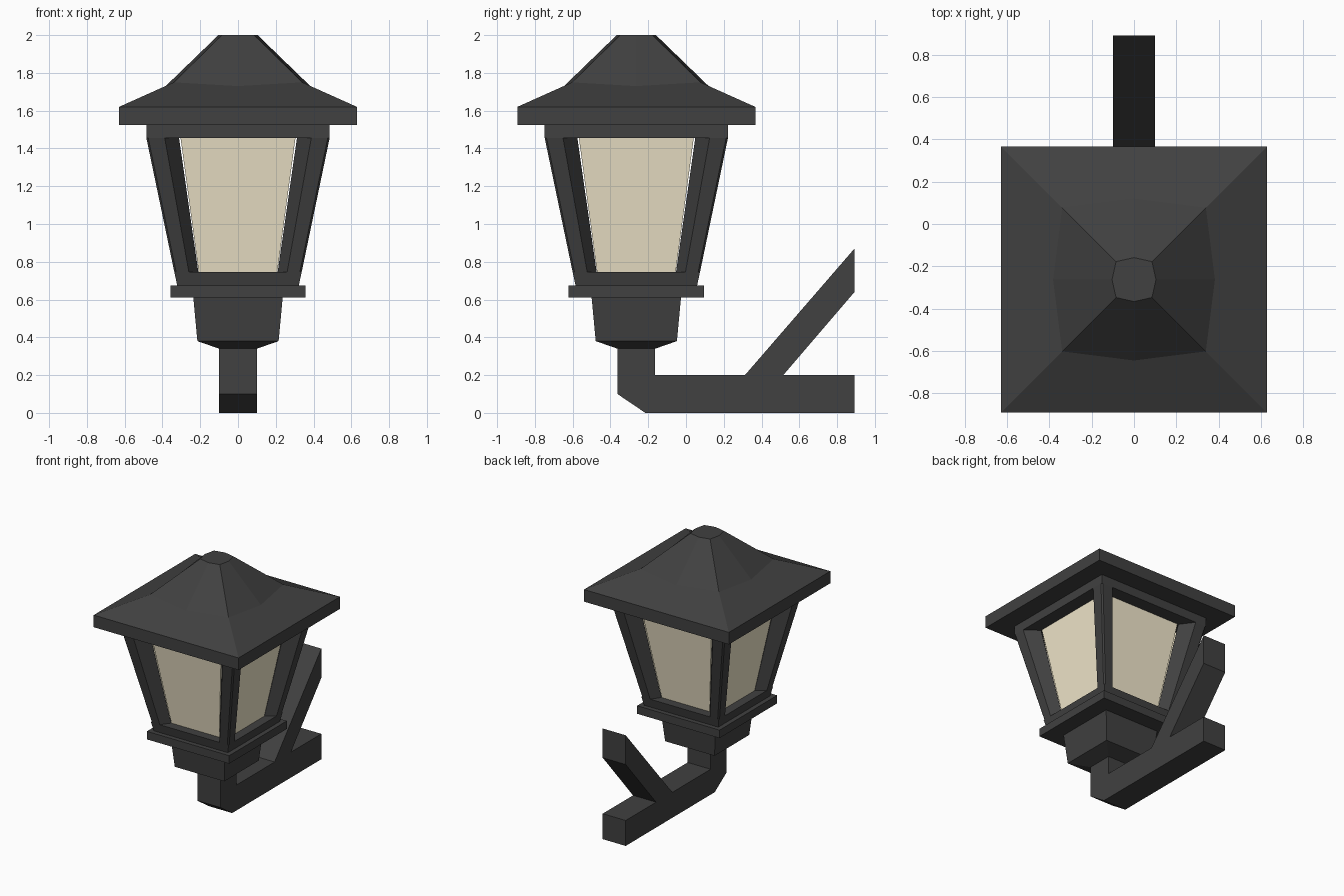
import bpy, bmesh

if "Cube" in bpy.data.objects:
    bpy.data.objects.remove(bpy.data.objects["Cube"])

CY = -0.263  # lantern axis in y


def material(name, rgb):
    m = bpy.data.materials.new(name)
    m.diffuse_color = (*rgb, 1)
    m.use_nodes = True
    m.node_tree.nodes["Principled BSDF"].inputs["Base Color"].default_value = m.diffuse_color
    return m


METAL = material("dark_metal", (0.052, 0.052, 0.052))
GLASS = material("cream_glass", (0.90, 0.82, 0.61))


def loft(name, rings, mat=METAL):
    """Skin a list of equal-length rings of 3D points, capping both ends."""
    bm = bmesh.new()
    vs = [[bm.verts.new(p) for p in ring] for ring in rings]
    n = len(vs[0])
    for a, b in zip(vs, vs[1:]):
        for i in range(n):
            j = (i + 1) % n
            bm.faces.new((a[i], a[j], b[j], b[i]))
    bm.faces.new(vs[0][::-1])
    bm.faces.new(vs[-1])
    bmesh.ops.recalc_face_normals(bm, faces=bm.faces[:])
    me = bpy.data.meshes.new(name)
    bm.to_mesh(me)
    bm.free()
    me.materials.append(mat)
    ob = bpy.data.objects.new(name, me)
    bpy.context.collection.objects.link(ob)
    return ob


def square(h, z):
    return [(x * h, CY + y * h, z) for x, y in ((-1, -1), (1, -1), (1, 1), (-1, 1))]


def octo(corner, mid, z_corner, z_mid):
    """Square ring with its side midpoints moved out to 'mid'."""
    c, m = corner, mid
    pts = [(-c, -c), (0, -m), (c, -c), (m, 0), (c, c), (0, m), (-c, c), (-m, 0)]
    return [(x, CY + y, z_mid if i % 2 else z_corner) for i, (x, y) in enumerate(pts)]


def side_profile(name, pts, half=0.1):
    return loft(name, [[(x, y, z) for y, z in pts] for x in (-half, half)])


# Roof: square eave slab, shallow skirt, steep crown with octagonal tip
loft("roof", [octo(0.63, 0.63, 1.525, 1.525), octo(0.63, 0.63, 1.62, 1.62),
              octo(0.34, 0.383, 1.75, 1.73), octo(0.085, 0.104, 2.0, 2.0)])

# Lantern frame: top and bottom rails
loft("top_rail", [square(0.485, 1.455), square(0.485, 1.525)])
loft("bottom_rail", [square(0.322, 0.675), square(0.337, 0.745)])


# Tapered corner posts with bevelled inner sides
def post_ring(sx, sy, outer, edge, inner, depth, z):
    c = outer - 0.01
    pts = [(outer, c), (c, outer), (edge, outer), (inner, depth),
           (depth, inner), (outer, edge)]
    return [(sx * x, CY + sy * y, z) for x, y in pts]


for sx in (-1, 1):
    for sy in (-1, 1):
        side = ("front" if sy < 0 else "back") + ("_left" if sx < 0 else "_right")
        loft(side + "_post", [post_ring(sx, sy, 0.337, 0.26, 0.21, 0.267, 0.745),
                              post_ring(sx, sy, 0.485, 0.388, 0.312, 0.382, 1.455)])


# Four thin leaning glass panes set into the frame
def pane_ring(ux, uy, w, d, z):
    pts = [(-w, d), (w, d), (w, d - 0.01), (-w, d - 0.01)]
    return [(ux * b - uy * a, CY + uy * b + ux * a, z) for a, b in pts]


for side, ux, uy in (("front", 0, -1), ("right", 1, 0), ("back", 0, 1), ("left", -1, 0)):
    loft(side + "_glass", [pane_ring(ux, uy, 0.208, 0.267, 0.745),
                           pane_ring(ux, uy, 0.304, 0.382, 1.455)], GLASS)

# Base plate and socket cup
loft("base_plate", [square(0.358, 0.612), square(0.358, 0.675)])
loft("socket_cup", [square(0.1, 0.34), square(0.215, 0.38), square(0.237, 0.615)])

# Bent wall arm and diagonal strut
side_profile("wall_arm", [(-0.363, 0.34), (-0.363, 0.1), (-0.215, 0), (0.892, 0),
                          (0.892, 0.2), (-0.163, 0.2), (-0.163, 0.34)])
side_profile("strut", [(0.312, 0.2), (0.515, 0.2), (0.892, 0.64), (0.892, 0.87)])
